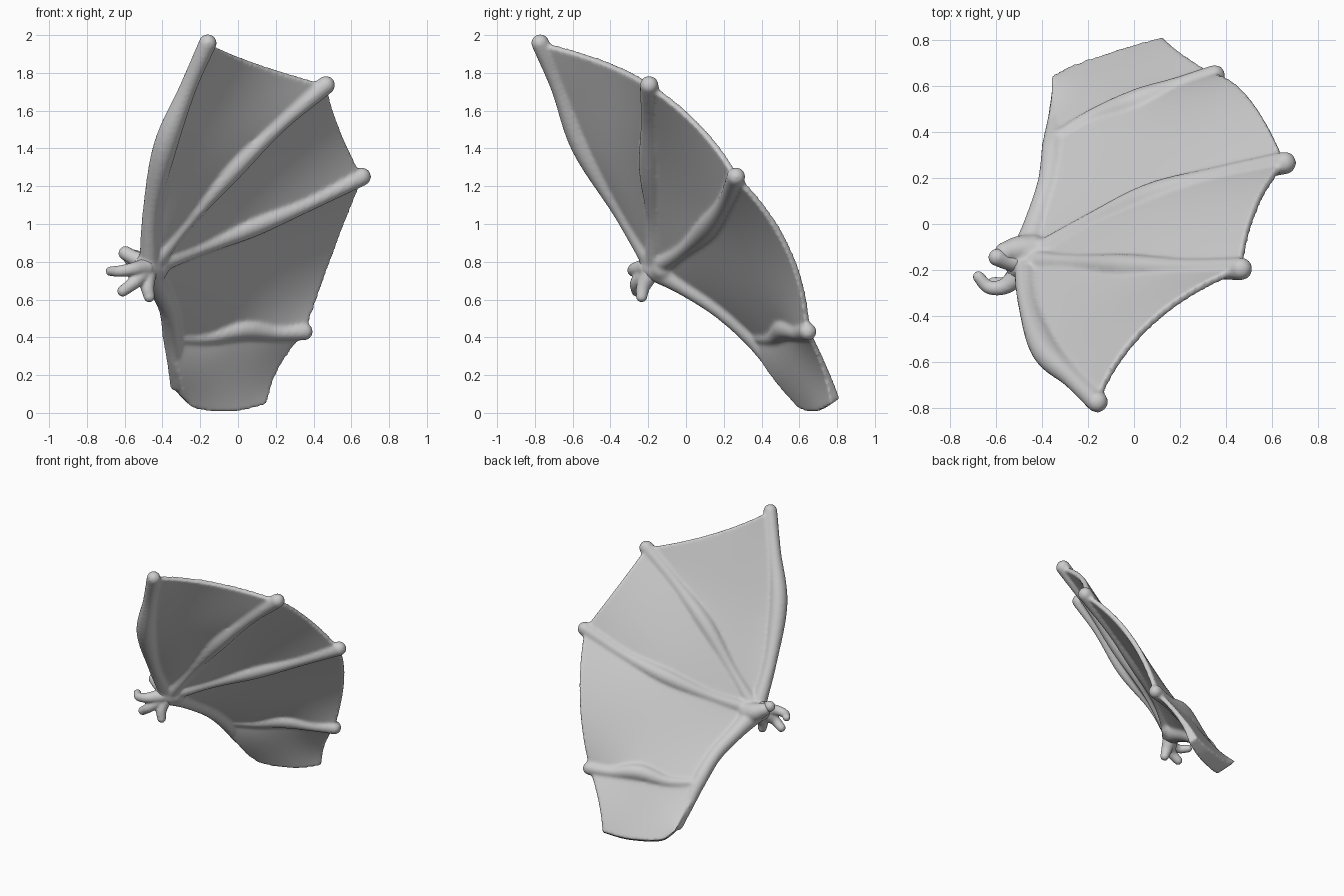
import bpy, bmesh, math
from mathutils import Vector

if "Cube" in bpy.data.objects:
    bpy.data.objects.remove(bpy.data.objects["Cube"])

BACK = Vector((-0.49, 0.72, 0.49)).normalized()   # direction the wing's back faces


def spline(pts, n):
    """n+1 samples of a Catmull-Rom curve through (x, y, z, size) points."""
    p = [Vector(q) for q in pts]
    p = [2 * p[0] - p[1]] + p + [2 * p[-1] - p[-2]]
    out = []
    for k in range(n + 1):
        u = k / n * (len(p) - 3)
        i = min(int(u), len(p) - 4)
        t = u - i
        a, b, c, d = p[i:i + 4]
        out.append(0.5 * (2 * b + (c - a) * t + (2 * a - 5 * b + 4 * c - d) * t * t
                          + (3 * b - a - 3 * c + d) * t ** 3))
    return out


def ball(bm, centre, r):
    res = bmesh.ops.create_icosphere(bm, subdivisions=3, radius=r)
    bmesh.ops.translate(bm, verts=res["verts"], vec=centre)


def tube(bm, pts, n=28, sides=14):
    """Round limb of varying radius with ball ends."""
    path = spline(pts, n)
    rings = []
    for i, q in enumerate(path):
        d = (path[min(i + 1, n)] - path[max(i - 1, 0)]).to_3d().normalized()
        u = d.cross(BACK).normalized()
        v = d.cross(u)
        rings.append([bm.verts.new(q.to_3d() + q.w * (u * math.cos(a) + v * math.sin(a)))
                      for a in (2 * math.pi * j / sides for j in range(sides))])
    for a, b in zip(rings, rings[1:]):
        for j in range(sides):
            k = (j + 1) % sides
            bm.faces.new((a[j], a[k], b[k], b[j]))
    bm.faces.new(rings[0][::-1])
    bm.faces.new(rings[-1])
    for q in (path[0], path[-1]):
        ball(bm, q.to_3d(), q.w)


def finish(bm, name, voxel, smooth):
    """Fuse the overlapping parts into one sculpted skin."""
    bmesh.ops.recalc_face_normals(bm, faces=bm.faces)
    me = bpy.data.meshes.new(name)
    bm.to_mesh(me)
    bm.free()
    ob = bpy.data.objects.new(name, me)
    bpy.context.collection.objects.link(ob)
    m = ob.modifiers.new("fuse", 'REMESH')
    m.mode, m.voxel_size, m.use_smooth_shade = 'VOXEL', voxel, True
    s = ob.modifiers.new("soften", 'SMOOTH')
    s.factor, s.iterations = 0.5, smooth
    return ob


# Finger bones: x, y, z, radius
W = (-0.47, -0.165, 0.77)
finger_a = [(*W, .055), (-.46, -.34, 1.06, .046), (-.385, -.545, 1.41, .064),
            (-.265, -.67, 1.72, .046), (-.16, -.772, 1.958, .048)]
finger_b = [(*W, .055), (-.27, -.17, 1.01, .038), (-.03, -.19, 1.29, .06),
            (.22, -.195, 1.53, .045), (.465, -.195, 1.735, .05)]
finger_c = [(*W, .055), (-.22, -.01, .865, .04), (.07, .12, .985, .058),
            (.36, .205, 1.105, .044), (.655, .265, 1.25, .05)]
finger_d = [(-.37, .35, .40, .03), (-.18, .46, .40, .04), (.02, .53, .445, .06),
            (.20, .60, .425, .042), (.35, .645, .43, .047)]
arm = [(-.47, -.15, .765, .075), (-.425, .0, .67, .055), (-.37, .18, .55, .05),
       (-.35, .34, .41, .05), (-.335, .46, .26, .04), (-.325, .56, .15, .036)]

# Membrane spokes: x, y, z, half thickness
T = .018
flat = lambda bone: [(*q[:3], T) for q in bone]
mid_ab = [(*W, T), (-.22, -.365, 1.345, T), (.075, -.43, 1.855, T)]
mid_bc = [(*W, T), (.01, -.02, 1.14, T), (.53, .07, 1.515, T)]
mid_cd = [(-.40, .13, .58, T), (.04, .34, .71, T), (.505, .54, .87, T)]
mid_de = [(-.345, .46, .25, .05), (-.06, .60, .25, .035), (.21, .735, .24, T)]
root = [(-.325, .60, .11, .072), (-.24, .65, .045, .06), (-.03, .73, .03, .05),
        (.14, .79, .06, .035)]
spokes = [flat(finger_a), mid_ab, flat(finger_b), mid_bc, flat(finger_c),
          mid_cd, flat(finger_d), mid_de, root]

# Membrane: panels sag backwards between the fingers
bm = bmesh.new()
N, S = 44, 22
curves = [spline(s, N) for s in spokes]
columns = []
for p in range(4):
    a, m, b = curves[2 * p:2 * p + 3]
    for k in range(S + (p == 3)):
        s = k / S
        columns.append([a[i] * (1 - s) * (1 - 2 * s) + m[i] * 4 * s * (1 - s)
                        + b[i] * s * (2 * s - 1) for i in range(N + 1)])
front = [[bm.verts.new(q.to_3d() - BACK * q.w) for q in c] for c in columns]
back = [[bm.verts.new(q.to_3d() + BACK * q.w) for q in c] for c in columns]
M = len(columns)
for i in range(M - 1):
    for j in range(N):
        for g in (front, back):
            bm.faces.new((g[i][j], g[i + 1][j], g[i + 1][j + 1], g[i][j + 1]))
rim = ([(i, 0) for i in range(M)] + [(M - 1, j) for j in range(1, N + 1)]
       + [(i, N) for i in range(M - 2, -1, -1)] + [(0, j) for j in range(N - 1, 0, -1)])
for (i, j), (k, l) in zip(rim, rim[1:] + rim[:1]):
    bm.faces.new((front[i][j], front[k][l], back[k][l], back[i][j]))
bmesh.ops.remove_doubles(bm, verts=bm.verts, dist=1e-5)

# Bones and wrist fused into the membrane
wrist = [(-.44, -.12, .77, .075), (-.50, -.115, .79, .065), (-.56, -.125, .82, .048)]
for bone in (finger_a, finger_b, finger_c, finger_d, arm, wrist):
    tube(bm, bone)
ball(bm, Vector((-.49, -.18, .77)), .07)
finish(bm, "wing", .0105, 8)

# Small clawed hand at the wrist
bm = bmesh.new()
for claw in ([(-.48, -.17, .79, .05), (-.55, -.16, .82, .04), (-.595, -.145, .845, .038)],
             [(-.49, -.21, .77, .05), (-.56, -.27, .76, .036), (-.63, -.275, .75, .03),
              (-.675, -.23, .75, .026)],
             [(-.49, -.20, .75, .05), (-.55, -.26, .69, .036), (-.61, -.26, .645, .03)],
             [(-.48, -.19, .74, .05), (-.48, -.225, .67, .038), (-.47, -.235, .615, .03)]):
    tube(bm, claw, 16)
finish(bm, "claws", .008, 4)
